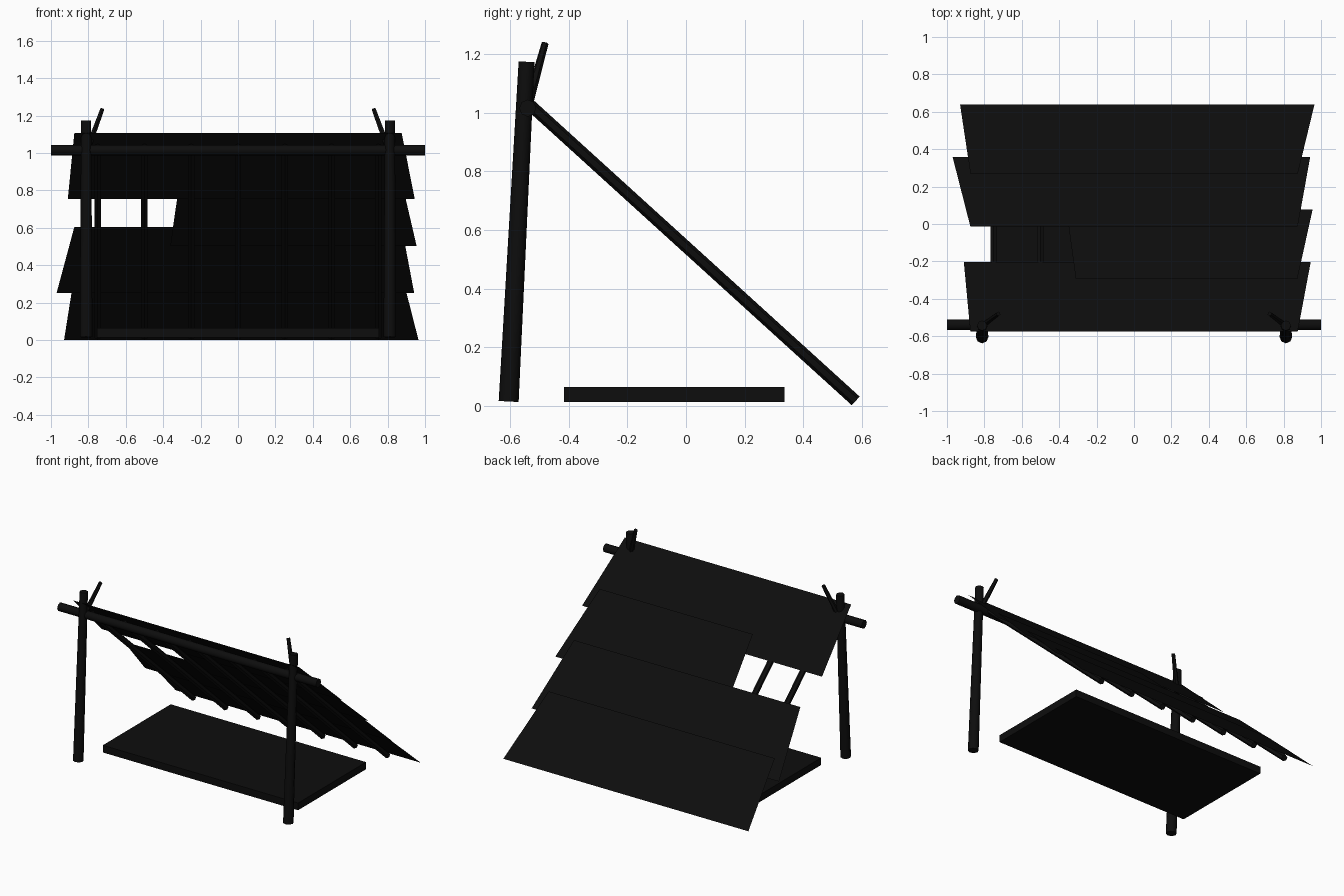
import bpy, bmesh, math
from mathutils import Vector

if "Cube" in bpy.data.objects:
    bpy.data.objects.remove(bpy.data.objects["Cube"])


def material(name, v):
    m = bpy.data.materials.new(name)
    m.diffuse_color = (v, v, v, 1)
    m.use_nodes = True
    m.node_tree.nodes["Principled BSDF"].inputs["Base Color"].default_value = m.diffuse_color
    return m


BLACK = material("charcoal_black", 0.004)


def finish(name, bm):
    me = bpy.data.meshes.new(name)
    bm.to_mesh(me)
    bm.free()
    me.materials.append(BLACK)
    ob = bpy.data.objects.new(name, me)
    bpy.context.collection.objects.link(ob)
    return ob


def pole(name, a, b, r1, r2, sides=8):
    """Tapered log from point a to point b."""
    a, b = Vector(a), Vector(b)
    bm = bmesh.new()
    bmesh.ops.create_cone(bm, cap_ends=True, segments=sides,
                          radius1=r1, radius2=r2, depth=(b - a).length)
    ob = finish(name, bm)
    ob.location = (a + b) / 2
    ob.rotation_euler = (b - a).to_track_quat('Z', 'Y').to_euler()
    for p in ob.data.polygons:
        p.use_smooth = len(p.vertices) == 4
    ob.data.set_sharp_from_angle(angle=math.radians(50))
    return ob


# Forked front posts
for side, s in (("left", -1), ("right", 1)):
    pole(side + "_post", (s * .812, -.604, .016), (s * .812, -.543, 1.173), .034, .027)
    pole(side + "_fork", (s * .812, -.545, 1.0), (s * .725, -.48, 1.236), .017, .012, 6)

# Ridge beam
pole("ridge_beam", (-1, -.539, 1.015), (1, -.539, 1.015), .029, .029)

# Sloping rafters
for i in range(7):
    x = -.75 + .25 * i
    pole("rafter_%d" % (i + 1), (x, -.54, 1.034), (x, .578, .018), .02, .02, 6)

# Overlapping thin roof sheets: top-left, top-right, bottom-left, bottom-right x
sheets = [(-.875, .875, -.91, .945),
          (-.311, .873, -.362, .955),   # torn sheet leaving a gap
          (-.875, .875, -.97, .942),
          (-.874, .875, -.93, .965)]
for i, (tl, tr, bl, br) in enumerate(sheets):
    yb, zb = -.202 + .2805 * i, .754 - .2512 * i
    yt, zt = yb - .372, zb + .353
    bm = bmesh.new()
    vs = [bm.verts.new(c) for c in ((bl, yb, zb), (br, yb, zb), (tr, yt, zt), (tl, yt, zt))]
    bm.faces.new(vs)
    finish("roof_sheet_%d" % (i + 1), bm)

# Sleeping mat
bm = bmesh.new()
bmesh.ops.create_cube(bm, size=1)
bmesh.ops.scale(bm, vec=(1.51, .75, .05), verts=bm.verts)
bmesh.ops.translate(bm, vec=(0, -.04, .04), verts=bm.verts)
finish("sleeping_mat", bm)
